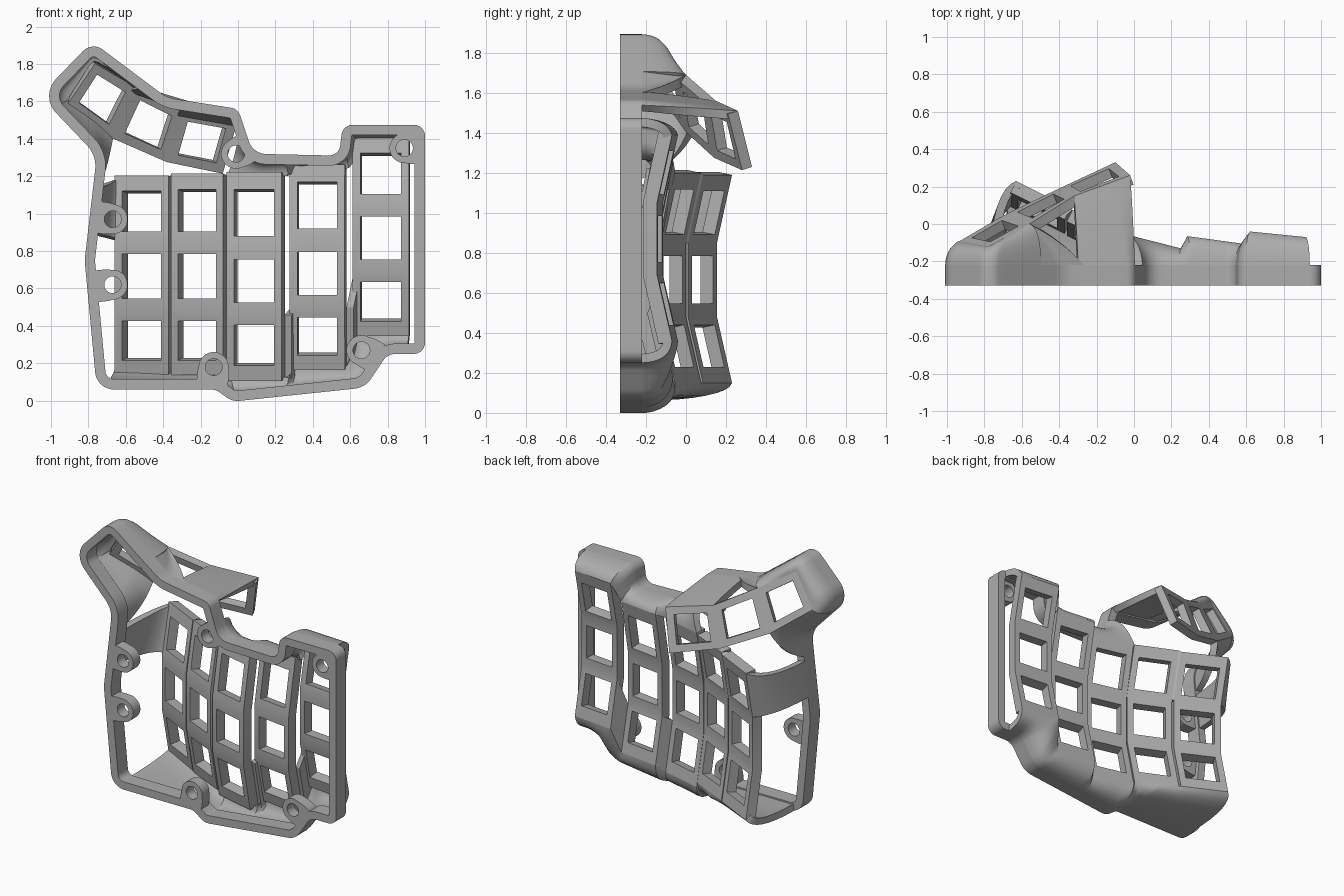
import bpy, bmesh, math
from mathutils import Vector as V

cube = bpy.data.objects.get("Cube")
if cube:
    bpy.data.objects.remove(cube)

grey = bpy.data.materials.new("plain grey")
grey.use_nodes = True
grey.diffuse_color = (0.42, 0.42, 0.42, 1)
grey.node_tree.nodes["Principled BSDF"].inputs["Base Color"].default_value = grey.diffuse_color

FRONT, BACK = -0.33, -0.22


def shell(name, quads, thick, even=False):
    """Thicken a set of quads inward into a solid part."""
    bm = bmesh.new()
    for q in quads:
        bm.faces.new([bm.verts.new(p) for p in q])
    bmesh.ops.remove_doubles(bm, verts=bm.verts, dist=0.0005)
    me = bpy.data.meshes.new(name)
    bm.to_mesh(me)
    bm.free()
    me.materials.append(grey)
    ob = bpy.data.objects.new(name, me)
    bpy.context.collection.objects.link(ob)
    bpy.ops.object.select_all(action='DESELECT')
    bpy.context.view_layer.objects.active = ob
    ob.select_set(True)
    mod = ob.modifiers.new("thickness", 'SOLIDIFY')
    mod.thickness, mod.offset, mod.use_even_offset = thick, -1, even
    bpy.ops.object.modifier_apply(modifier=mod.name)
    bpy.ops.object.shade_smooth_by_angle(angle=math.radians(30))


def rounded(corners, step=0.03):
    """Fillet the corners (x, z, radius), then add points along the straights."""
    out, n = [], len(corners)
    for i, (x, z, r) in enumerate(corners):
        c = V((x, z))
        u = (V(corners[i - 1][:2]) - c).normalized()
        w = (V(corners[(i + 1) % n][:2]) - c).normalized()
        cut = r / math.tan(u.angle(w) / 2)
        a, b = c + u * cut, c + w * cut
        mid = c + (u + w).normalized() * (r / math.sin(u.angle(w) / 2))
        da, db = a - mid, b - mid
        if out:
            k = max(1, int((a - out[-1]).length / step))
            out += [out[-1].lerp(a, j / k) for j in range(1, k)]
        out += [mid + (da.lerp(db, t / 8)).normalized() * r for t in range(9)]
    k = max(1, int((out[0] - out[-1]).length / step))
    return out + [out[-1].lerp(out[0], j / k) for j in range(1, k)]


# Rim, its outline running clockwise from the thumb corner
outline = rounded([
    (-0.78, 1.92, 0.08), (-0.38, 1.62, 0.2), (0.0, 1.56, 0.06), (0.08, 1.32, 0.1),
    (0.54, 1.31, 0.06), (0.56, 1.475, 0.06), (1.0, 1.475, 0.06), (1.0, 0.25, 0.06),
    (0.8, 0.25, 0.08), (0.68, 0.07, 0.12), (-0.03, -0.005, 0.1), (-0.12, 0.06, 0.08),
    (-0.755, 0.06, 0.1), (-0.82, 0.75, 0.2), (-0.755, 1.31, 0.16), (-1.06, 1.63, 0.13)])
shell("rim", [[(a.x, FRONT, a.y), (b.x, FRONT, b.y), (b.x, BACK, b.y), (a.x, BACK, a.y)]
              for a, b in zip(outline, outline[1:] + outline[:1])], 0.055, True)


def nearest(p):
    return min(range(len(outline)), key=lambda i: (outline[i] - V(p)).length)


def rim_part(p, q):
    i, j = nearest(p), nearest(q)
    if j < i:
        j += len(outline)
    return [outline[k % len(outline)] for k in range(i, j + 1)]


def wall(name, segments, bulge=0.6, rows=8):
    """Curved skin from stretches of the rim up to straight plate edges."""
    quads = []
    for p, q, e0, e1 in segments:
        part = rim_part(p, q)
        lines = []
        for i, a in enumerate(part):
            a = V((a.x, BACK, a.y))
            b = V(e0).lerp(V(e1), i / max(1, len(part) - 1))
            c = ((a + b) / 2).lerp(V((a.x, b.y, a.z)), bulge)
            ts = [t / rows for t in range(rows + 1)]
            lines.append([a * (1 - t) ** 2 + c * (2 * t * (1 - t)) + b * t * t for t in ts])
        for l, m in zip(lines, lines[1:]):
            quads += [[l[k], m[k], m[k + 1], l[k + 1]] for k in range(rows)]
    shell(name, quads, 0.045)


def frame(q, mu, mv, shift=0.0):
    """Four quads around a key opening; q = low-left, up-left, up-right, low-right."""
    a, b, c, d = map(V, q)
    at = lambda u, v: a.lerp(d, u).lerp(b.lerp(c, u), v + shift)
    inner = [at(mu, mv), at(mu, 1 - mv), at(1 - mu, 1 - mv), at(1 - mu, mv)]
    outer = [a, b, c, d]
    return [[outer[i], outer[(i + 1) % 4], inner[(i + 1) % 4], inner[i]] for i in range(4)]


# Key columns: x range, depth at each side, heights of the key borders
LIFT = 0.075
columns = [
    (-0.63, -0.34, 0.155, 0.01, (0.15, 0.48, 0.85, 1.19)),
    (-0.33, -0.05, 0.0, -0.13, (0.15, 0.48, 0.85, 1.20)),
    (-0.045, 0.25, -0.13, -0.205, (0.12, 0.46, 0.82, 1.21)),
    (0.285, 0.58, -0.14, -0.18, (0.18, 0.5, 0.86, 1.25)),
    (0.62, 0.92, -0.115, -0.145, (0.36, 0.69, 1.05, 1.39))]


def corner(c, side, row):
    col = columns[c]
    return V((col[side], col[2 + side] + (LIFT if row in (0, 3) else 0), col[4][row]))


def cell(c0, s0, c1, s1, r):
    return [corner(c0, s0, r), corner(c0, s0, r + 1), corner(c1, s1, r + 1), corner(c1, s1, r)]


for c in range(5):
    quads = []
    for r in range(3):
        quads += frame(cell(c, 0, c, 1, r), 0.14, 0.18, 0.06 * (1 - r))
    shell("key_column_%d" % (c + 1), quads, 0.07)

# Webs bridging neighbouring columns
for c, r in ((0, 2), (2, 0), (3, 0)):
    shell("column_web_%d" % (c + 1), [cell(c, 1, c + 1, 0, r)], 0.04)

# Thumb cluster: (bottom, top) of each border between its keys
thumb = [((-0.93, -0.09, 1.60), (-0.78, -0.12, 1.82)),
         ((-0.69, 0.05, 1.42), (-0.56, 0.0, 1.69)),
         ((-0.40, 0.19, 1.29), (-0.32, 0.15, 1.56)),
         ((-0.10, 0.33, 1.23), (-0.02, 0.26, 1.51))]
quads = []
for s, t in zip(thumb, thumb[1:]):
    quads += frame([s[0], s[1], t[1], t[0]], 0.16, 0.17)
shell("thumb_keys", quads, 0.055)

# Thumb skin, open above the middle key
wall("thumb_skin", [
    ((-0.98, 1.56), (-0.8, 1.89), thumb[0][0], thumb[0][1]),
    ((-0.8, 1.89), (-0.5, 1.71), thumb[0][1], thumb[1][1])], 0.9)
wall("thumb_side", [((-0.765, 1.18), (-0.98, 1.56), thumb[1][0], thumb[0][0])], 0.4)
wall("thumb_gusset", [((-0.5, 1.71), (-0.28, 1.6), thumb[1][1], thumb[1][1])], 0.2)
wall("thumb_roof", [((-0.3, 1.61), (0.0, 1.54), thumb[2][1], thumb[3][1])], 0.15)

# Skin above the columns
wall("top_skin", [
    ((0.04, 1.43), (0.25, 1.315), corner(2, 0, 3), corner(2, 1, 3)),
    ((0.25, 1.315), (0.29, 1.315), corner(2, 1, 3), corner(3, 0, 3)),
    ((0.29, 1.315), (0.54, 1.34), corner(3, 0, 3), corner(3, 1, 3)),
    ((0.54, 1.34), (0.6, 1.47), corner(3, 1, 3), corner(4, 0, 3)),
    ((0.6, 1.47), (0.93, 1.475), corner(4, 0, 3), corner(4, 1, 3))], 0.75)

# Skin below the columns
stops = [(0.92, 0.25), (0.75, 0.17), (0.66, 0.08), (0.3, 0.03), (0.24, 0.02),
         (-0.04, 0.0), (-0.08, 0.03), (-0.33, 0.06), (-0.36, 0.06), (-0.70, 0.06)]
edges = [corner(c, s, 0) for c in (4, 3, 2, 1, 0) for s in (1, 0)]
wall("bottom_skin", [(stops[i], stops[i + 1], edges[i], edges[i + 1]) for i in range(9)], 0.9)

# Bracket joining the outer column to the rim
wall("side_bracket", [((-0.80, 0.88), (-0.77, 1.15), corner(0, 0, 2), corner(0, 0, 3))], 0.8)

# Screw bosses, each with a tab stretched out to the rim
for i, (x, z) in enumerate([(-0.67, 0.97), (-0.67, 0.62), (-0.13, 0.18),
                            (0.66, 0.27), (0.89, 1.35), (-0.01, 1.32)]):
    centre = V((x, z))
    gap = outline[nearest(centre)] - centre
    reach, along = max(0.08, gap.length - 0.02), gap.normalized()
    across = V((-along.y, along.x))
    ring = []
    for k in range(32):
        co, si = math.cos(k * math.tau / 32), math.sin(k * math.tau / 32)
        far = 0.08 * co if co < 0 else reach * min(1, 1.6 * co)
        outer = centre + along * far + across * (0.08 * si * (1 + 0.4 * max(0, co)))
        inner = centre + (along * co + across * si) * 0.045
        ring.append([(p.x, FRONT, p.y) for p in (outer, inner)])
    shell("screw_boss_%d" % (i + 1),
          [[a[0], b[0], b[1], a[1]] for a, b in zip(ring, ring[1:] + ring[:1])], 0.08)
